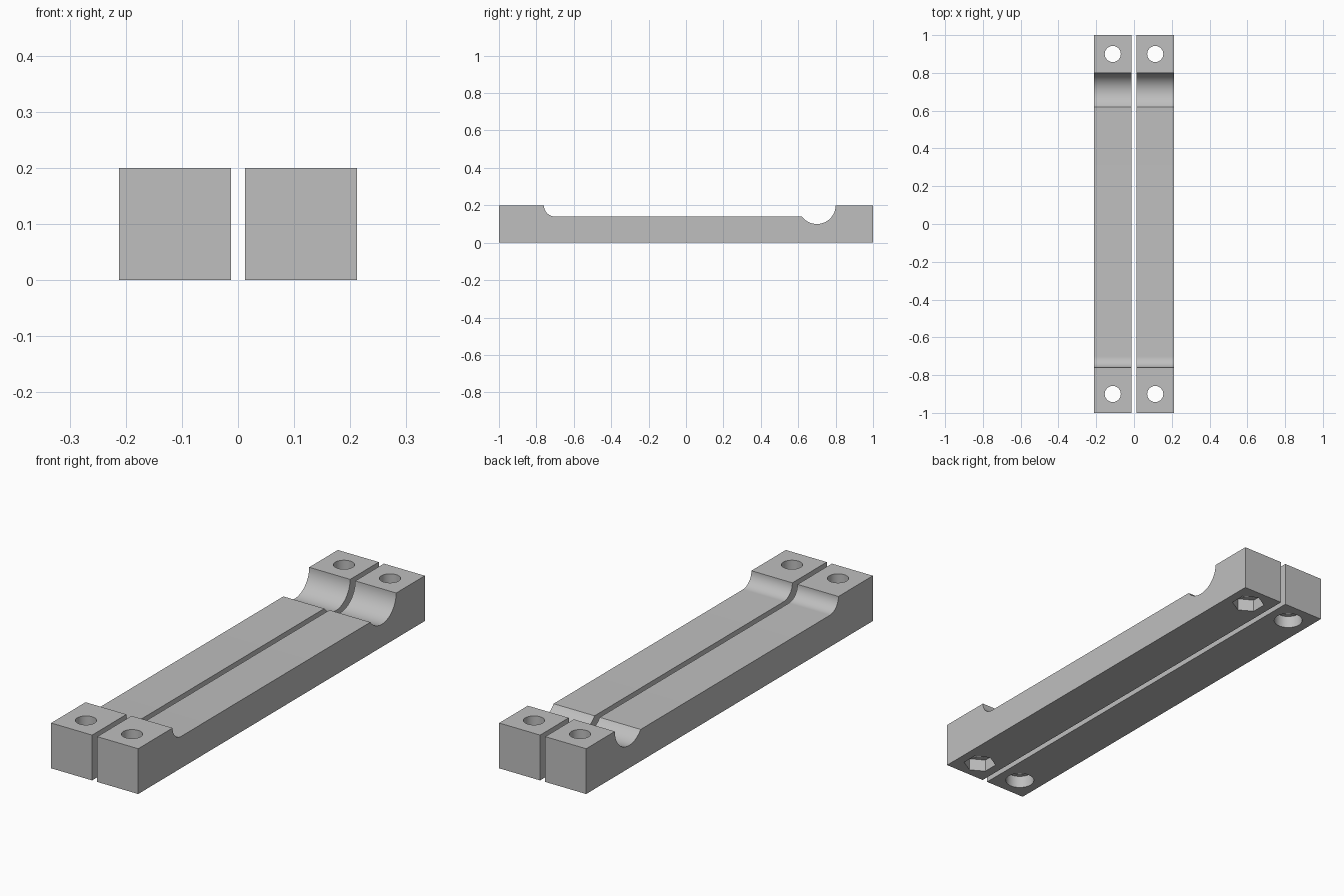
import bpy, bmesh, math

if "Cube" in bpy.data.objects:
    bpy.data.objects.remove(bpy.data.objects["Cube"])

grey = bpy.data.materials.new("plain_grey")
grey.diffuse_color = (0.52, 0.52, 0.52, 1)
grey.use_nodes = True
grey.node_tree.nodes["Principled BSDF"].inputs["Base Color"].default_value = grey.diffuse_color

HEIGHT, WIDTH, BED = 0.2, 0.2, 0.14
HOLE_X, HOLE_Y = 0.1125, 0.9


def arc(cy, r, a0, a1, n):
    """Points on an arc centred at the top surface, in the side plane."""
    angles = [math.radians(a0 + (a1 - a0) * i / n) for i in range(n + 1)]
    return [(cy + r * math.cos(a), HEIGHT + r * math.sin(a)) for a in angles]


def cutter(name, x, y, r, z0, z1, sides, turn=0.0):
    bpy.ops.mesh.primitive_cylinder_add(
        vertices=sides, radius=r, depth=z1 - z0,
        location=(x, y, (z0 + z1) / 2), rotation=(0, 0, turn))
    ob = bpy.context.object
    ob.name = name
    ob.hide_render = True
    return ob


# Side profile: raised ends, filleted step at the front, round trough at the back
lip = math.degrees(math.asin((HEIGHT - BED) / 0.1))
profile = [(-1, 0), (-1, HEIGHT)]
profile += arc(-0.7, 0.06, 180, 270, 16)
profile += arc(0.7, 0.1, 180 + lip, 360, 28)
profile += [(1, HEIGHT), (1, 0)]


def make_bar(name, x):
    bm = bmesh.new()
    face = bm.faces.new([bm.verts.new((x - WIDTH / 2, y, z)) for y, z in profile])
    side = bmesh.ops.extrude_face_region(bm, geom=[face])["geom"]
    bmesh.ops.translate(bm, vec=(WIDTH, 0, 0),
                        verts=[v for v in side if isinstance(v, bmesh.types.BMVert)])
    bmesh.ops.recalc_face_normals(bm, faces=bm.faces)
    mesh = bpy.data.meshes.new(name)
    bm.to_mesh(mesh)
    bm.free()
    mesh.materials.append(grey)
    ob = bpy.data.objects.new(name, mesh)
    bpy.context.collection.objects.link(ob)
    return ob


def cut(ob, tool):
    mod = ob.modifiers.new("cut", "BOOLEAN")
    mod.operation = "DIFFERENCE"
    mod.solver = "EXACT"
    mod.object = tool
    bpy.ops.object.select_all(action="DESELECT")
    bpy.context.view_layer.objects.active = ob
    ob.select_set(True)
    bpy.ops.object.modifier_apply(modifier=mod.name)
    bpy.data.objects.remove(tool)


# Left bar has round screw-head recesses underneath, right bar has hexagonal nut recesses
for name, x, r, sides in (("left_bar", -HOLE_X, 0.0605, 48),
                          ("right_bar", HOLE_X, 0.069, 6)):
    bar = make_bar(name, x)
    for y in (-HOLE_Y, HOLE_Y):
        cut(bar, cutter("recess_cutter", x, y, r, -0.1, 0.055, sides))
        cut(bar, cutter("bolt_hole_cutter", x, y, 0.0425, -0.1, 0.3, 48))
    bpy.ops.object.shade_smooth_by_angle(angle=math.radians(30))
